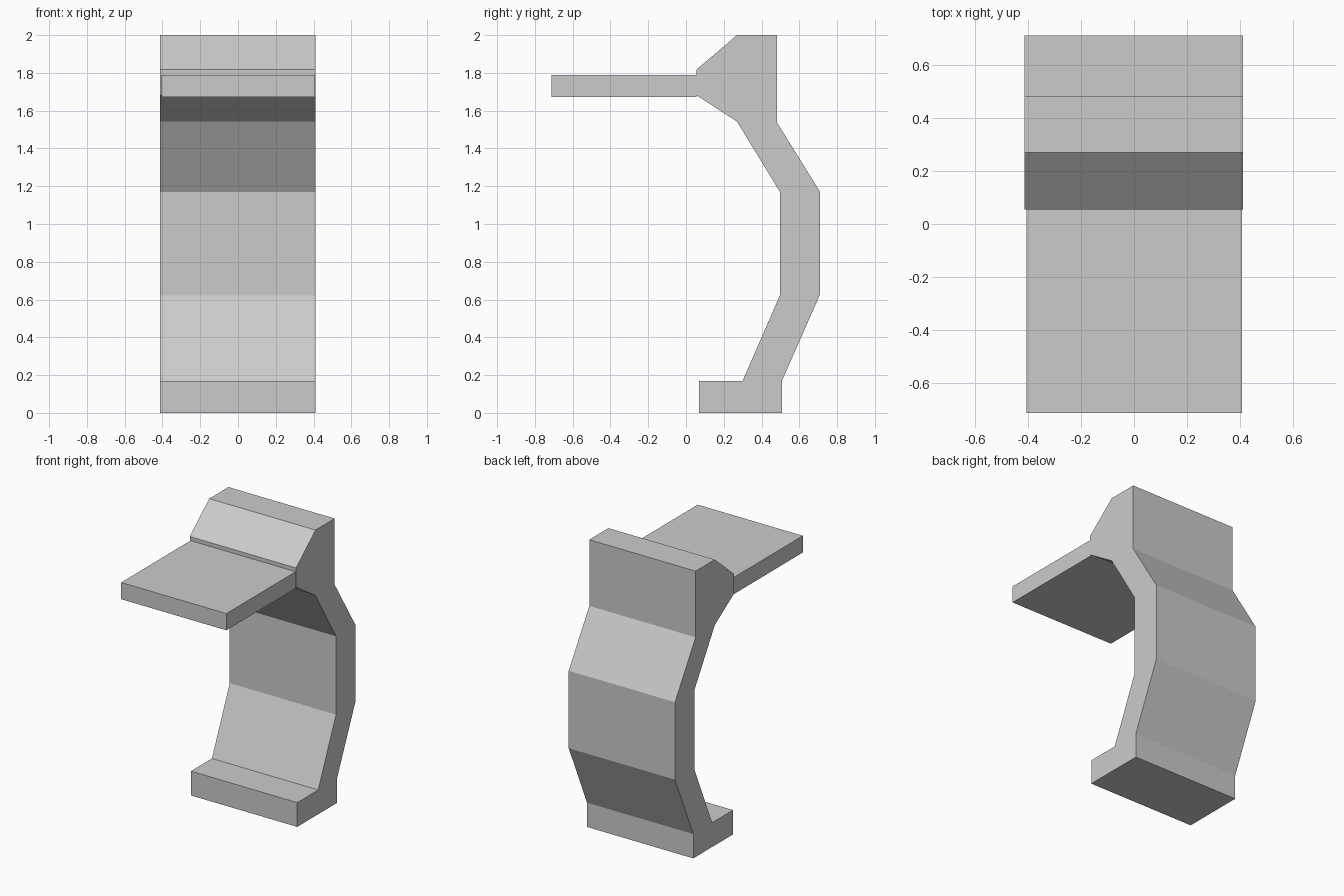
import bpy, bmesh

if "Cube" in bpy.data.objects:
    bpy.data.objects.remove(bpy.data.objects["Cube"])


def extrude_profile(name, points, x0, x1):
    """Extrude a closed (y, z) side profile along x."""
    bm = bmesh.new()
    face = bm.faces.new([bm.verts.new((x0, y, z)) for y, z in points])
    new = bmesh.ops.extrude_face_region(bm, geom=[face])["geom"]
    moved = [v for v in new if isinstance(v, bmesh.types.BMVert)]
    bmesh.ops.translate(bm, verts=moved, vec=(x1 - x0, 0, 0))
    bmesh.ops.recalc_face_normals(bm, faces=bm.faces[:])
    mesh = bpy.data.meshes.new(name)
    bm.to_mesh(mesh)
    bm.free()
    obj = bpy.data.objects.new(name, mesh)
    bpy.context.collection.objects.link(obj)
    return obj


# Curved support: foot, bent spine and flared head
extrude_profile("curved_support", [
    (0.068, 0), (0.508, 0), (0.508, 0.17), (0.71, 0.628), (0.71, 1.17),
    (0.482, 1.537), (0.482, 2), (0.27, 2), (0.055, 1.817), (0.055, 1.682),
    (0.27, 1.542), (0.497, 1.17), (0.497, 0.622), (0.3, 0.17), (0.068, 0.17),
], -0.412, 0.411)

# Flat shelf projecting forward from the head
extrude_profile("shelf", [
    (-0.712, 1.673), (0.055, 1.673), (0.055, 1.79), (-0.712, 1.79),
], -0.406, 0.408)
